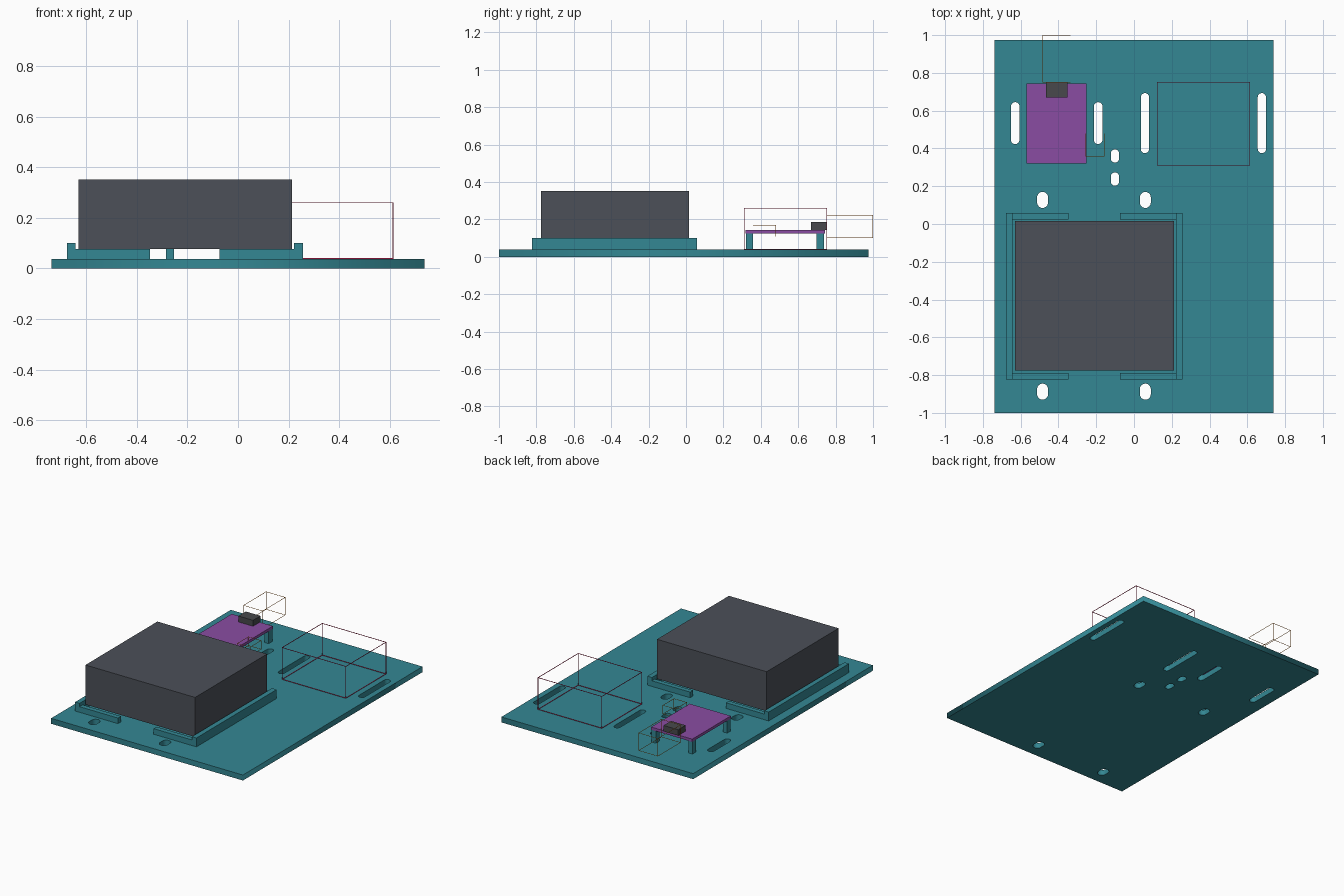
import bpy, bmesh, math

if "Cube" in bpy.data.objects:
    bpy.data.objects.remove(bpy.data.objects["Cube"])


def colour(name, rgb):
    m = bpy.data.materials.new(name)
    m.diffuse_color = (*rgb, 1)
    m.use_nodes = True
    m.node_tree.nodes["Principled BSDF"].inputs["Base Color"].default_value = m.diffuse_color
    return m


TEAL = colour("teal plastic", (0.034, 0.245, 0.295))
GREY = colour("dark grey", (0.072, 0.08, 0.098))
BLACK = colour("charcoal", (0.065, 0.066, 0.072))
PURPLE = colour("purple board", (0.255, 0.073, 0.36))
RED = colour("crimson outline", (0.55, 0.015, 0.09))
ORANGE = colour("orange outline", (0.78, 0.24, 0.015))


def add_box(bm, x, y, z):
    verts = bmesh.ops.create_cube(bm, size=1)["verts"]
    for v in verts:
        for i, (lo, hi) in enumerate((x, y, z)):
            v.co[i] = lo + (v.co[i] + 0.5) * (hi - lo)


def boxes(name, mat, *parts):
    bm = bmesh.new()
    for p in parts:
        add_box(bm, *p)
    me = bpy.data.meshes.new(name)
    bm.to_mesh(me)
    bm.free()
    me.materials.append(mat)
    ob = bpy.data.objects.new(name, me)
    bpy.context.collection.objects.link(ob)
    return ob


def outline(name, mat, size, w):
    """Twelve thin bars along the edges of a box."""
    parts = []
    for axis in range(3):
        a, b = [i for i in range(3) if i != axis]
        for sa in (0, 1):
            for sb in (0, 1):
                r = [None] * 3
                r[axis] = size[axis]
                for i, s in ((a, sa), (b, sb)):
                    lo, hi = size[i]
                    r[i] = (hi - w, hi) if s else (lo, lo + w)
                parts.append(r)
    return boxes(name, mat, *parts)


def slot(x, y0, y1, w):
    """Rounded vertical slot outline."""
    r = w / 2
    pts = []
    for cy, start in ((y1 - r, 0), (y0 + r, math.pi)):
        for i in range(13):
            t = start + math.pi * i / 12
            pts.append((x + r * math.cos(t), cy + r * math.sin(t)))
    return pts


# base plate with slots cut through
T = 0.038
loops = [[(-0.738, -1), (0.738, -1), (0.738, 0.975), (-0.738, 0.975)]]
loops += [slot(x, 0.423, 0.645, 0.046) for x in (-0.629, -0.19)]
loops += [slot(x, 0.375, 0.693, 0.044) for x in (0.058, 0.677)]
loops += [slot(-0.101, y, y + 0.07, 0.044) for y in (0.203, 0.325)]
loops += [slot(x, y, y + 0.085, 0.058) for x in (-0.484, 0.06) for y in (-0.93, 0.085)]
cu = bpy.data.curves.new("base_plate", "CURVE")
cu.dimensions = "2D"
cu.fill_mode = "BOTH"
cu.extrude = T / 2
for pts in loops:
    sp = cu.splines.new("POLY")
    sp.points.add(len(pts) - 1)
    for p, (x, y) in zip(sp.points, pts):
        p.co = (x, y, 0, 1)
    sp.use_cyclic_u = True
cu.materials.append(TEAL)
plate = bpy.data.objects.new("base_plate", cu)
plate.location.z = T / 2
bpy.context.collection.objects.link(plate)
bpy.context.view_layer.objects.active = plate
plate.select_set(True)
bpy.ops.object.convert(target="MESH")

# cradle: tall side rails, low end strips
boxes("side_rails", TEAL,
      *[(x, (-0.824, 0.058), (T, 0.1)) for x in ((-0.677, -0.643), (0.222, 0.257))])
boxes("end_strips", TEAL,
      *[(x, y, (T, 0.077)) for x in ((-0.643, -0.347), (-0.073, 0.222))
        for y in ((-0.824, -0.79), (0.025, 0.058))])

# large block resting in the cradle
boxes("power_block", GREY, ((-0.631, 0.213), (-0.776, 0.015), (0.077, 0.352)))

# circuit board on four posts
boxes("board_posts", TEAL,
      *[(x, y, (T, 0.125)) for x in ((-0.567, -0.535), (-0.285, -0.253))
        for y in ((0.321, 0.357), (0.698, 0.738))])
boxes("circuit_board", PURPLE, ((-0.568, -0.252), (0.319, 0.743), (0.125, 0.144)))
boxes("board_connector", BLACK, ((-0.466, -0.353), (0.669, 0.751), (0.144, 0.185)))

# wire outlines marking reserved space
outline("large_space_outline", RED, ((0.121, 0.614), (0.309, 0.753), (T, 0.261)), 0.003)
outline("plug_space_outline", ORANGE, ((-0.484, -0.335), (0.75, 1.0), (0.1, 0.224)), 0.002)
outline("side_space_outline", ORANGE, ((-0.256, -0.157), (0.357, 0.48), (0.108, 0.17)), 0.002)
